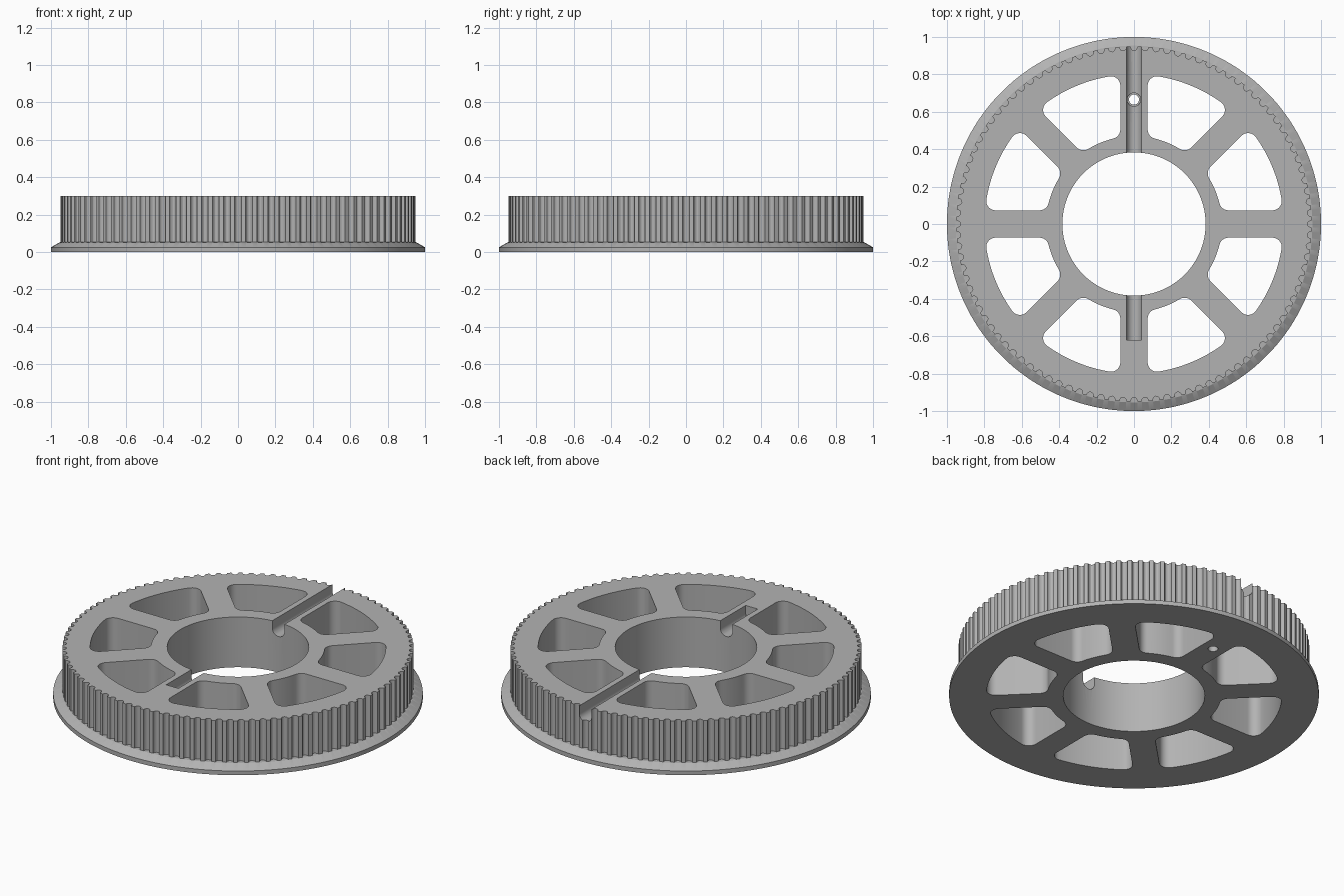
import bpy, bmesh
from math import pi, sin, cos, asin, radians, sqrt
from mathutils import Matrix

default = bpy.data.objects.get("Cube")
if default:
    bpy.data.objects.remove(default, do_unlink=True)

TEETH, TIP, DEPTH = 100, 0.95, 0.022
TOP, BORE = 0.3, 0.383

grey = bpy.data.materials.new("plain grey")
grey.use_nodes = True
grey.diffuse_color = (0.45, 0.45, 0.45, 1)
grey.node_tree.nodes["Principled BSDF"].inputs["Base Color"].default_value = grey.diffuse_color


def polar(r, a):
    return (r * cos(a), r * sin(a))


def arc(centre, r, a0, a1, n):
    return [(centre[0] + r * cos(a0 + (a1 - a0) * i / n),
             centre[1] + r * sin(a0 + (a1 - a0) * i / n)) for i in range(n + 1)]


def loft(bm, sections):
    """Closed solid through (outline, height) sections with equal point counts."""
    rings = [[bm.verts.new((x, y, z)) for x, y in pts] for pts, z in sections]
    for low, high in zip(rings, rings[1:]):
        for i in range(len(low)):
            j = (i + 1) % len(low)
            bm.faces.new((low[i], low[j], high[j], high[i]))
    bm.faces.new(rings[0][::-1])
    bm.faces.new(rings[-1])


def make(name, bm):
    bmesh.ops.recalc_face_normals(bm, faces=bm.faces)
    mesh = bpy.data.meshes.new(name)
    bm.to_mesh(mesh)
    bm.free()
    mesh.materials.append(grey)
    ob = bpy.data.objects.new(name, mesh)
    bpy.context.collection.objects.link(ob)
    return ob


# Toothed wheel with a bevelled flange at the base
pitch = 2 * pi / TEETH
outline = []
for t in range(TEETH):
    for k in range(9):
        u = -cos(pi * k / 8)
        outline.append((TIP - DEPTH * sqrt(max(0, 1 - u * u)), (t + 0.31 * u) * pitch))
toothed = [polar(r, a) for r, a in outline]
rim = [polar(1.0, a) for r, a in outline]
shoulder = [polar(TIP + 0.004, a) for r, a in outline]
bm = bmesh.new()
loft(bm, [(rim, 0), (rim, 0.025), (shoulder, 0.052), (toothed, 0.053), (toothed, TOP)])
wheel = make("toothed_wheel", bm)

cutters = []


def cutter(name, sections, matrix=None):
    bm = bmesh.new()
    loft(bm, sections)
    if matrix:
        bm.transform(matrix)
    cutters.append(make(name, bm))


def hole(name, y, r, z0, z1, n):
    pts = arc((0, y), r, 0, 2 * pi, n)[:-1]
    cutter(name, [(pts, z0), (pts, z1)])


# Central bore
hole("bore_cutter", 0, BORE, -0.1, 0.5, 96)

# Eight rounded windows between straight spokes
half, fillet, inner, outer = 0.073, 0.05, 0.47, 0.8
step = radians(45)
ro, ri = outer - fillet, inner + fillet
ao, ai = asin((half + fillet) / ro), asin((half + fillet) / ri)
window = (arc(polar(ro, ao), fillet, -pi / 2, ao, 8)
          + arc((0, 0), outer, ao, step - ao, 12)[1:-1]
          + arc(polar(ro, step - ao), fillet, step - ao, step + pi / 2, 8)
          + arc(polar(ri, step - ai), fillet, step + pi / 2, pi + step - ai, 8)
          + arc((0, 0), inner, step - ai, ai, 8)[1:-1]
          + arc(polar(ri, ai), fillet, pi + ai, 1.5 * pi, 8))
for i in range(8):
    cutter(f"window_cutter_{i}", [(window, -0.1), (window, 0.5)], Matrix.Rotation(i * step, 4, "Z"))

# Round-bottomed slots in the top of the front and back spokes
slot = [(0.04, 0.5)] + arc((0, 0.255), 0.04, 0, -pi, 14) + [(-0.04, 0.5)]
stand = Matrix.Rotation(pi / 2, 4, "X")
for name, y0, y1 in (("back_slot_cutter", 0.3, 1.1), ("front_slot_cutter", -0.62, -0.3)):
    cutter(name, [(slot, -y1), (slot, -y0)], stand)

# Pin hole through the back slot, with a shallow counterbore
hole("pin_hole_cutter", 0.665, 0.027, -0.1, 0.5, 24)
hole("counterbore_cutter", 0.665, 0.036, 0.2, 0.45, 24)

# Cut everything out, then drop the cutters
bpy.context.view_layer.objects.active = wheel
for c in cutters:
    mod = wheel.modifiers.new(c.name, "BOOLEAN")
    mod.operation, mod.solver, mod.object = "DIFFERENCE", "EXACT", c
    bpy.ops.object.modifier_apply(modifier=mod.name)
for c in cutters:
    bpy.data.objects.remove(c, do_unlink=True)

# Smooth the round walls and keep the edges crisp
for ob in bpy.context.selected_objects:
    ob.select_set(False)
wheel.select_set(True)
bpy.context.view_layer.objects.active = wheel
bpy.ops.object.shade_smooth_by_angle(angle=radians(25))
